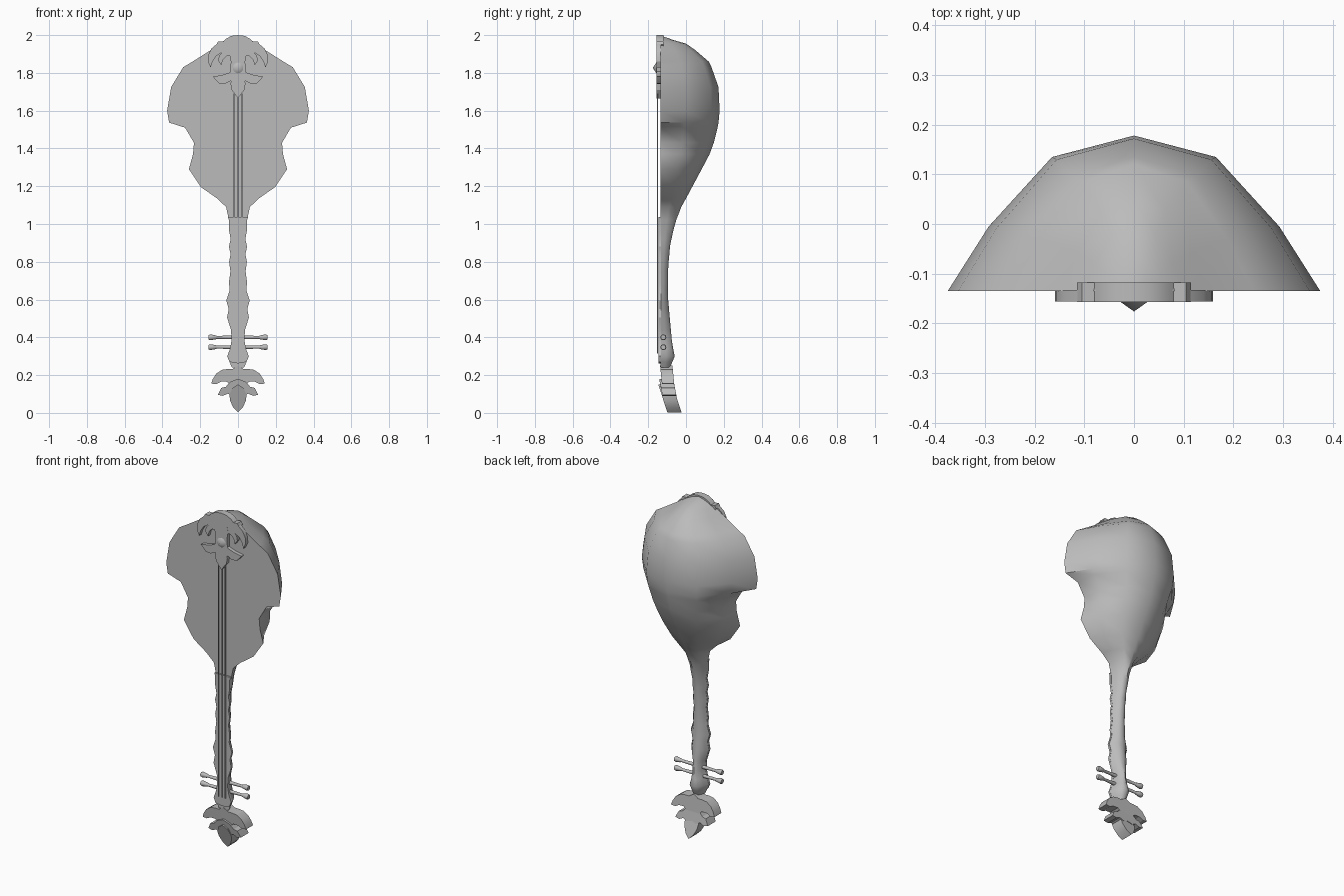
import bpy, bmesh, math
from mathutils import Matrix

cube = bpy.data.objects.get("Cube")
if cube:
    bpy.data.objects.remove(cube, do_unlink=True)

grey = bpy.data.materials.new("plain grey")
grey.use_nodes = True
COL = (0.5, 0.5, 0.5, 1)
grey.diffuse_color = COL
grey.node_tree.nodes["Principled BSDF"].inputs["Base Color"].default_value = COL


def finish(name, bm, angle=30):
    bmesh.ops.recalc_face_normals(bm, faces=bm.faces)
    me = bpy.data.meshes.new(name)
    bm.to_mesh(me)
    bm.free()
    ob = bpy.data.objects.new(name, me)
    bpy.context.collection.objects.link(ob)
    me.materials.append(grey)
    bpy.ops.object.select_all(action='DESELECT')
    ob.select_set(True)
    bpy.context.view_layer.objects.active = ob
    bpy.ops.object.shade_smooth_by_angle(angle=math.radians(angle))
    return ob


def loft(name, rings, angle):
    """Skin closed rings of points and cap both ends."""
    bm = bmesh.new()
    vs = [[bm.verts.new(p) for p in r] for r in rings]
    n = len(vs[0])
    for a, b in zip(vs, vs[1:]):
        for i in range(n):
            j = (i + 1) % n
            bm.faces.new((a[i], a[j], b[j], b[i]))
    bm.faces.new(vs[0])
    bm.faces.new(vs[-1])
    return finish(name, bm, angle)


def plate(name, pts, y0, y1, slope=0.0, angle=25):
    """Extrude an x-z outline from y0 to y1; slope leans it back going down."""
    top = max(z for x, z in pts)
    return loft(name, [[(x, y + slope * (top - z), z) for x, z in pts]
                       for y in (y0, y1)], angle)


def centre_plate(name, half, *args, **kw):
    """Plate whose outline is given for the left half only."""
    other = [(-x, z) for x, z in reversed(half) if abs(x) > 1e-4]
    return plate(name, half + other, *args, **kw)


def side_plates(name, pts, *args, **kw):
    for side, s in (("left", 1), ("right", -1)):
        plate(side + "_" + name, [(s * x, z) for x, z in pts], *args, **kw)


# Bowl: z, half width at the face, half width of the rounded back, back y
FACE = -0.135
bowl = [
    (1.993, .025, .025, -.12), (1.975, .065, .065, -.07), (1.955, .10, .10, 0),
    (1.92, .145, .145, .05), (1.86, .24, .24, .12), (1.83, .29, .29, .135),
    (1.725, .354, .354, .172), (1.60, .375, .375, .178), (1.537, .365, .365, .172),
    (1.51, .28, .355, .167), (1.43, .233, .32, .147), (1.37, .238, .29, .125),
    (1.29, .26, .26, .083), (1.195, .196, .196, .032), (1.135, .11, .12, 0),
    (1.09, .063, .068, -.025)]
# Neck continues the bowl with a gently wavy outline
neck = [
    (1.02, .048, .048, -.052), (.97, .048, .048, -.066), (.92, .039, .039, -.077),
    (.88, .048, .048, -.085), (.84, .039, .039, -.088), (.80, .047, .047, -.092),
    (.75, .040, .040, -.095), (.69, .048, .048, -.095), (.65, .044, .044, -.095),
    (.595, .062, .062, -.094), (.55, .049, .049, -.09), (.505, .058, .058, -.086),
    (.44, .037, .037, -.08), (.385, .034, .034, -.075), (.34, .042, .042, -.068),
    (.30, .057, .057, -.06), (.27, .045, .045, -.072), (.24, .032, .032, -.085)]


def section(z, w, wide, back):
    d = back - FACE
    half = [(w, FACE), (min(.78 * wide, .96 * w), FACE + .415 * d),
            (.44 * wide, FACE + .862 * d)]
    pts = half + [(0, back)] + [(-x, y) for x, y in reversed(half)]
    return [(x, y, z) for x, y in pts]


loft("bowl_and_neck", [section(*r) for r in bowl + neck], 50)

# Fingerboard on the front of the neck
edge = [(r[1], r[0]) for r in neck if r[0] > .25]
centre_plate("fingerboard", [(0, 1.037), (.053, 1.037)] + edge + [(0, .262)],
             -.146, FACE + .002)

# Strings
for label, x in (("right", -.022), ("middle", 0), ("left", .022)):
    r = .0025
    loft(label + "_string", [[(x - r, -.15 - r, z), (x + r, -.15 - r, z),
                              (x + r, -.15 + r, z), (x - r, -.15 + r, z)]
                             for z in (1.69, .315)], 30)

# Tuning pegs: two rods with flared ends
PEG = [(-.155, .013), (-.145, .016), (-.118, .011), (-.112, .008), (-.04, .010)]
PEG += [(-x, r) for x, r in reversed(PEG)]
for label, z in (("upper", .40), ("lower", .348)):
    loft(label + "_pegs", [[(x, -.12 + r * math.cos(a), z + r * math.sin(a))
                            for a in [k * math.tau / 10 for k in range(10)]]
                           for x, r in PEG], 40)

# Leaf-shaped head
side_plates("upper_head_leaf",
            [(0, .25), (.03, .232), (.055, .232), (.085, .228), (.115, .208),
             (.133, .18), (.142, .155), (.115, .152), (.09, .165), (.06, .165),
             (.03, .14), (0, .14)], -.137, -.072, .1)
side_plates("lower_head_leaf",
            [(0, .18), (.04, .165), (.065, .138), (.088, .132), (.097, .115),
             (.106, .096), (.08, .09), (.055, .102), (.03, .09), (0, .10)],
            -.142, -.068, .2)
centre_plate("head_tip_leaf",
             [(0, .15), (.03, .13), (.045, .095), (.042, .065), (.025, .028),
              (0, .003)], -.147, -.072, .33)

# Tailpiece ornament on the face
F = -.157
centre_plate("tailpiece_crown",
             [(0, 2.0), (.035, 1.996), (.065, 1.98), (.08, 1.965), (.105, 1.967),
              (.115, 1.95), (.10, 1.935), (0, 1.93)], F, -.118)
side_plates("tailpiece_curl",
            [(.07, 1.965), (.11, 1.955), (.14, 1.93), (.157, 1.895), (.159, 1.86),
             (.145, 1.828), (.135, 1.86), (.115, 1.89), (.085, 1.908), (.05, 1.91),
             (.03, 1.94)], F + .0005, FACE + .002)
side_plates("tailpiece_inner_curl",
            [(.04, 1.94), (.075, 1.92), (.10, 1.89), (.105, 1.865), (.088, 1.84),
             (.08, 1.87), (.06, 1.89), (.03, 1.89)], F + .001, FACE + .002)
side_plates("tailpiece_side_leaf",
            [(.02, 1.82), (.05, 1.80), (.08, 1.79), (.105, 1.785), (.132, 1.78),
             (.118, 1.762), (.10, 1.745), (.07, 1.742), (.045, 1.755), (.02, 1.76)],
            F + .0005, FACE + .002)
centre_plate("tailpiece_stem",
             [(0, 1.95), (.035, 1.94), (.045, 1.90), (.038, 1.86), (.04, 1.81),
              (.03, 1.775), (.04, 1.745), (.034, 1.71), (.015, 1.685), (0, 1.665)],
             F, FACE + .002)

# Pointed stud in the middle of the tailpiece
bm = bmesh.new()
bmesh.ops.create_cone(bm, cap_ends=True, segments=10, radius1=.03, radius2=0,
                      depth=.02, matrix=Matrix.Translation((0, -.166, 1.826))
                      @ Matrix.Rotation(math.pi / 2, 4, 'X'))
finish("tailpiece_stud", bm, 50)
